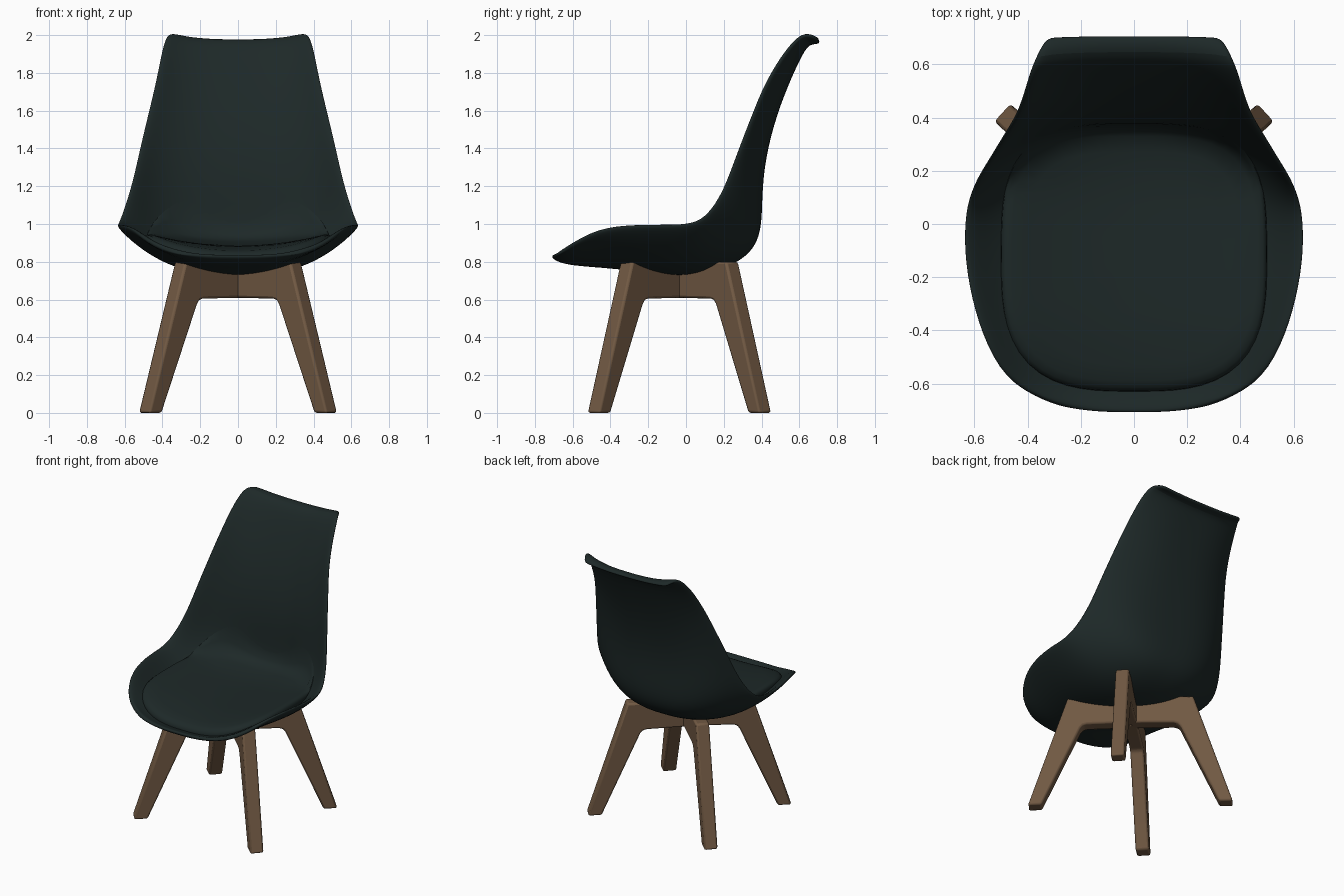
import bpy, math
from mathutils.bvhtree import BVHTree

old = bpy.data.objects.get("Cube")
if old:
    bpy.data.objects.remove(old, do_unlink=True)


def material(name, rgb):
    m = bpy.data.materials.new(name)
    m.use_nodes = True
    m.diffuse_color = (*rgb, 1)
    m.node_tree.nodes["Principled BSDF"].inputs["Base Color"].default_value = (*rgb, 1)
    return m


def make_object(name, verts, faces, mat):
    mesh = bpy.data.meshes.new(name)
    mesh.from_pydata(verts, [], faces)
    mesh.materials.append(mat)
    ob = bpy.data.objects.new(name, mesh)
    bpy.context.collection.objects.link(ob)
    return ob


def shade(ob, degrees):
    bpy.ops.object.select_all(action='DESELECT')
    ob.select_set(True)
    bpy.context.view_layer.objects.active = ob
    bpy.ops.object.shade_smooth_by_angle(angle=math.radians(degrees))


green = material("dark green plastic", (0.0125, 0.0215, 0.021))
wood = material("brown wood", (0.165, 0.10, 0.056))

# Shell stations, front lip to top: centre y, centre z, rim x, rim y, rim z
stations = [
    (-.717, .82, .29, -.687, .828), (-.65, .785, .47, -.61, .88),
    (-.50, .772, .565, -.465, .968), (-.32, .758, .625, -.28, .988),
    (-.12, .728, .652, -.10, .988), (.06, .727, .646, .05, .993),
    (.22, .768, .622, .13, 1.055), (.345, .842, .592, .19, 1.15),
    (.402, .96, .563, .235, 1.25), (.402, 1.15, .524, .30, 1.42),
    (.42, 1.35, .484, .365, 1.58), (.48, 1.58, .444, .43, 1.74),
    (.56, 1.78, .415, .52, 1.885), (.62, 1.905, .395, .585, 1.96),
    (.655, 1.955, .372, .635, 2.0), (.707, 1.95, .335, .697, 1.965),
]
half = 7
cols = 2 * half + 1
verts = []
for yc, zc, xe, ye, ze in stations:
    for j in range(-half, half + 1):
        u = j / half
        w = abs(u) ** 2.7
        verts.append((xe * u, yc + (ye - yc) * w, zc + (ze - zc) * w))
faces = [(i * cols + j, i * cols + j + 1, (i + 1) * cols + j + 1, (i + 1) * cols + j)
         for i in range(len(stations) - 1) for j in range(cols - 1)]
shell = make_object("seat_shell", verts, faces, green)
solid = shell.modifiers.new("thickness", 'SOLIDIFY')
solid.thickness = 0.028
solid.offset = 1
sub = shell.modifiers.new("smooth", 'SUBSURF')
sub.levels = sub.render_levels = 2
shade(shell, 60)
shell_tree = BVHTree.FromObject(shell, bpy.context.evaluated_depsgraph_get())


# Cushion: rounded-square pad resting in the hollow of the shell
def cushion_height(x, y, drop):
    back = max(0, y) / .37
    front = max(0, -y - .3) / .34
    top = .885 + .07 * (x / .5) ** 2 + back ** 3 * (.05 + .2 * x * x) - .035 * front ** 2
    hit = shell_tree.ray_cast((x, y, 1.2), (0, 0, -1))[0]
    return max(top - drop, hit.z + .012 - drop * .4)


segments = 64
rings = [(.2, 0), (.4, 0), (.6, 0), (.8, 0), (.92, 0), (.97, .008), (.995, .022), (1, .04), (.995, .07)]
verts = [(0, -.13, cushion_height(0, -.13, 0))]
for s, drop in rings:
    for k in range(segments):
        a = 2 * math.pi * k / segments
        c, d = math.cos(a), math.sin(a)
        p = 3.5 if d > 0 else 3
        r = s / (abs(c) ** p + abs(d) ** p) ** (1 / p)
        x, y = .5 * r * c, -.13 + .5 * r * d
        verts.append((x, y, cushion_height(x, y, drop)))
faces = [(0, 1 + k, 1 + (k + 1) % segments) for k in range(segments)]
for i in range(len(rings) - 1):
    a, b = 1 + i * segments, 1 + (i + 1) * segments
    for k in range(segments):
        n = (k + 1) % segments
        faces.append((a + k, b + k, b + n, a + n))
cushion = make_object("seat_cushion", verts, faces, green)
shade(cushion, 60)

# Legs: four bent boards meeting under the seat; profile is radius, height
profile = [(0, .61), (.285, .605), (.313, .597), (.33, .575), (.585, 0), (.675, 0),
           (.415, .80), (.32, .80), (0, .74)]
n = len(profile)
t = .045
for name, angle in (("front_left_leg", -42.5), ("back_left_leg", 42.5),
                    ("back_right_leg", 137.5), ("front_right_leg", 222.5)):
    verts = [(r, side, z) for side in (-t, t) for r, z in profile]
    faces = [tuple(range(n)), tuple(reversed(range(n, 2 * n)))]
    faces += [((i + 1) % n, i, n + i, n + (i + 1) % n) for i in range(n)]
    leg = make_object(name, verts, faces, wood)
    leg.location.y = -.035
    leg.rotation_euler.z = math.radians(angle)
    bevel = leg.modifiers.new("soft_edges", 'BEVEL')
    bevel.width = .012
    bevel.segments = 2
    shade(leg, 35)
